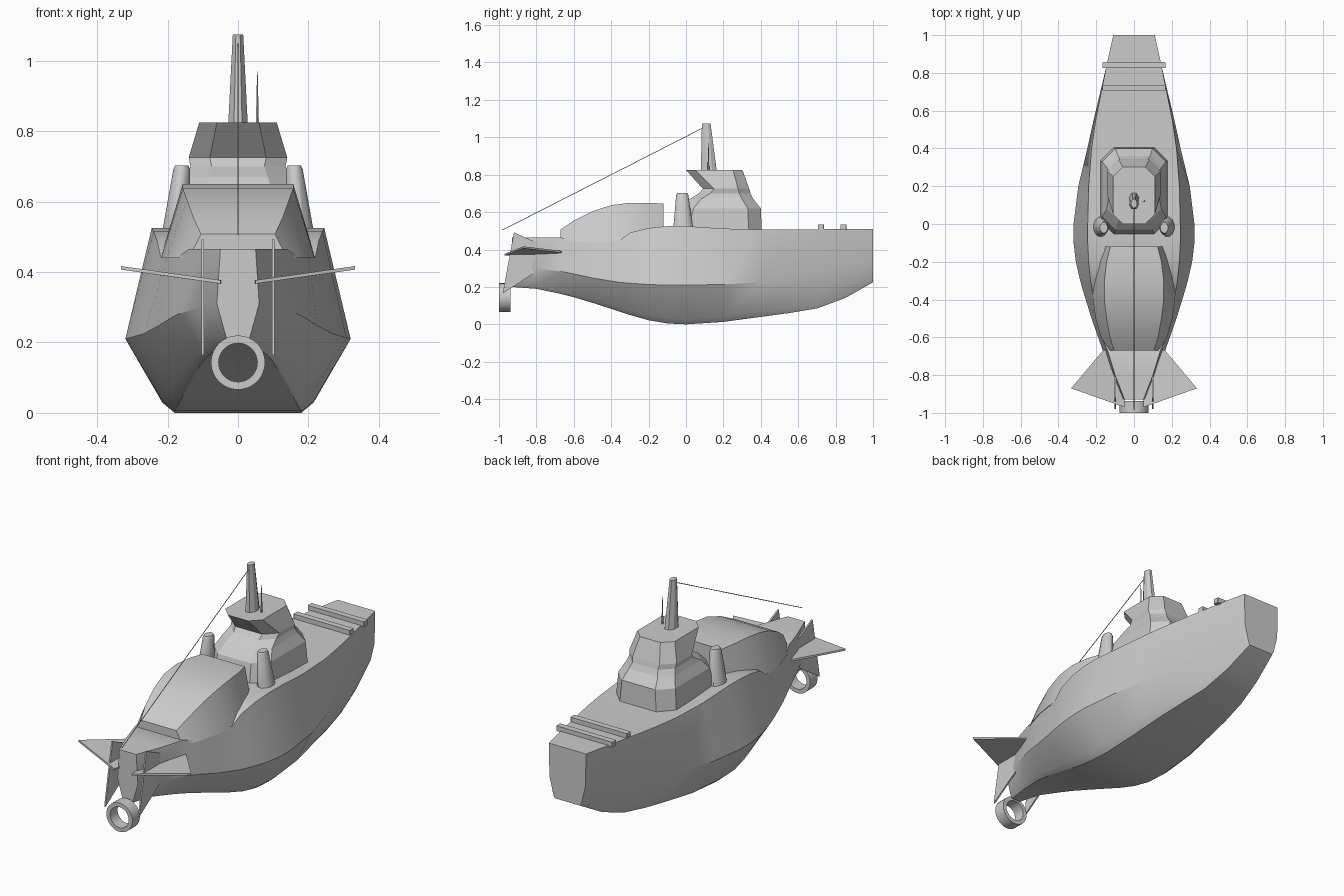
import bpy, bmesh, math
from mathutils import Vector

if "Cube" in bpy.data.objects:
    bpy.data.objects.remove(bpy.data.objects["Cube"])

grey = bpy.data.materials.new("plain grey")
grey.use_nodes = True
grey.diffuse_color = (0.6, 0.6, 0.6, 1)
grey.node_tree.nodes["Principled BSDF"].inputs["Base Color"].default_value = (0.6, 0.6, 0.6, 1)


def loft(name, rings, smooth=25, cyclic=False):
    """Skin a row of rings that have equal point counts."""
    bm = bmesh.new()
    rows = [[bm.verts.new(p) for p in ring] for ring in rings]
    pairs = list(zip(rows, rows[1:]))
    if cyclic:
        pairs.append((rows[-1], rows[0]))
    else:
        bm.faces.new(rows[0])
        bm.faces.new(rows[-1])
    count = len(rows[0])
    for a, b in pairs:
        for i in range(count):
            j = (i + 1) % count
            bm.faces.new((a[i], a[j], b[j], b[i]))
    bmesh.ops.recalc_face_normals(bm, faces=bm.faces)
    mesh = bpy.data.meshes.new(name)
    bm.to_mesh(mesh)
    bm.free()
    mesh.materials.append(grey)
    obj = bpy.data.objects.new(name, mesh)
    bpy.context.collection.objects.link(obj)
    if smooth:
        bpy.ops.object.select_all(action="DESELECT")
        obj.select_set(True)
        bpy.context.view_layer.objects.active = obj
        bpy.ops.object.shade_smooth_by_angle(angle=math.radians(smooth))
    return obj


def mirrored(y, half):
    """Closed cross-section from right-half (x, z) points."""
    return [(x, y, z) for x, z in half] + [(-x, y, z) for x, z in reversed(half)]


def ellipse(cx, cy, z, rx, ry, sides):
    turn = math.tau / sides
    return [(cx + rx * math.cos((i + 0.5) * turn), cy + ry * math.sin((i + 0.5) * turn), z)
            for i in range(sides)]


def octagon(hx, y0, y1, z, cut):
    """Rectangle with cut corners, at one height."""
    right = [(hx - cut, y0), (hx, y0 + cut), (hx, y1 - cut), (hx - cut, y1)]
    return [(x, y, z) for x, y in right] + [(-x, y, z) for x, y in reversed(right)]


def plate(name, outline, offset):
    """Thin slab centred on an outline."""
    step = Vector(offset)
    return loft(name, [[Vector(p) - step for p in outline],
                       [Vector(p) + step for p in outline]], smooth=0)


def box(name, hx, y0, y1, z0, z1):
    loft(name, [octagon(hx, y0, y1, z, 0.002) for z in (z0, z1)], smooth=0)


# Hull: y, deck half width and height, chine width and height, keel width and height
stations = [
    (-.93, .05, .465, .06, .31, .025, .2),
    (-.8, .1, .465, .115, .297, .05, .19),
    (-.67, .14, .465, .165, .283, .085, .163),
    (-.6, .17, .445, .19, .27, .1, .145),
    (-.5, .2, .445, .225, .248, .12, .115),
    (-.36, .22, .445, .268, .225, .145, .07),
    (-.3, .23, .49, .285, .22, .155, .05),
    (-.2, .24, .515, .308, .213, .17, .022),
    (-.1, .245, .525, .32, .21, .18, .005),
    (0, .245, .525, .32, .21, .18, 0),
    (.2, .24, .512, .295, .213, .175, .013),
    (.4, .225, .507, .247, .225, .16, .04),
    (.55, .203, .507, .214, .245, .143, .06),
    (.7, .173, .508, .178, .268, .12, .085),
    (.85, .143, .51, .143, .298, .098, .14),
    (1, .11, .51, .106, .335, .075, .225),
]
hull = []
for y, wd, zd, wc, zc, wk, zk in stations:
    bilge = (wk + .25 * (wc - wk), zk + .14 * (zc - zk))
    hull.append(mirrored(y, [(wk, zk), bilge, (wc, zc), (wd, zd)]))
loft("hull", hull)

# Rounded aft housing: y, roof half width and height, base half width
housing = [(-.67, .105, .508, .14), (-.6, .127, .555, .175), (-.5, .145, .605, .203),
           (-.4, .157, .637, .218), (-.3, .157, .65, .22), (-.2, .145, .65, .197),
           (-.12, .125, .645, .168)]
loft("aft_housing", [mirrored(y, [(base, .44), (roof, z)]) for y, roof, z, base in housing])

# Tiered bridge
loft("bridge", [octagon(*tier) for tier in (
    (.178, -.06, .405, .5, .07), (.168, -.03, .4, .62, .07), (.145, .02, .36, .67, .06),
    (.135, .07, .345, .7, .06), (.14, .09, .338, .725, .06), (.11, 0, .302, .825, .05))], smooth=0)

# Funnel, aerial and side vents
loft("funnel", [ellipse(0, .122, .82, .03, .046, 8), ellipse(0, .108, 1.075, .016, .025, 8)])
loft("aerial", [ellipse(.055, .12, .82, .005, .005, 6), ellipse(.055, .12, .97, .001, .001, 6)])
for side, s in (("left", 1), ("right", -1)):
    loft(side + "_vent", [ellipse(s * .179, -.015, .5, .04, .056, 12),
                          ellipse(s * .16, -.02, .69, .025, .034, 12),
                          ellipse(s * .16, -.02, .702, .02, .028, 12)], smooth=35)

    # Horizontal and vertical tail fins
    plate(side + "_tail_plane", [(s * .04, -.62, .37), (s * .165, -.67, .388),
                                 (s * .333, -.87, .412), (s * .05, -.97, .372)], (0, 0, .005))
    plate(side + "_rudder", [(s * .1, -.92, .492), (s * .1, -.8, .437),
                             (s * .1, -.81, .275), (s * .1, -.98, .165)], (.004, 0, 0))

# Propeller ring under the stern
profile = [(.077, -1), (.077, -.937), (.055, -.937), (.055, -1)]
ring = []
for i in range(32):
    a = math.tau * i / 32
    ring.append([(r * math.cos(a), y, .143 + r * math.sin(a)) for r, y in profile])
loft("propeller_ring", ring, cyclic=True)

# Crossbars on the fore deck
for name, y in (("front_crossbar", .705), ("rear_crossbar", .825)):
    box(name, .166, y, y + .032, .505, .533)

# Stay wire from funnel to stern
loft("stay_wire", [ellipse(0, -.98, .505, .002, .004, 6), ellipse(0, .09, 1.05, .002, .004, 6)])
